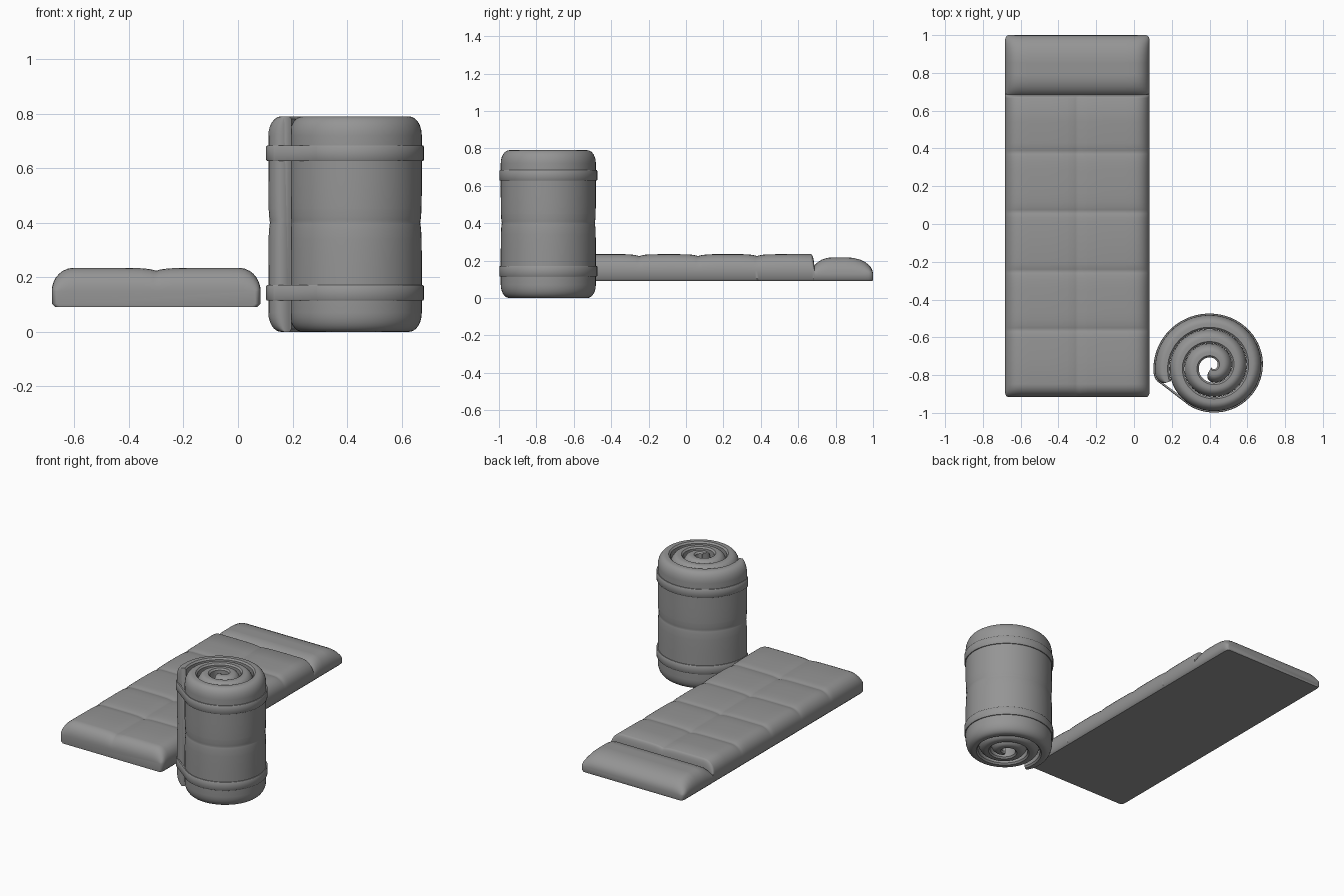
import bpy, bmesh
from math import sin, cos, sqrt, exp, radians

if "Cube" in bpy.data.objects:
    bpy.data.objects.remove(bpy.data.objects["Cube"])

# Dark grey cloth
cloth = bpy.data.materials.new("dark_cloth")
cloth.diffuse_color = (0.3, 0.3, 0.3, 1)
cloth.use_nodes = True
cloth.node_tree.nodes["Principled BSDF"].inputs["Base Color"].default_value = cloth.diffuse_color


def finish(name, bm):
    bmesh.ops.recalc_face_normals(bm, faces=bm.faces)
    me = bpy.data.meshes.new(name)
    bm.to_mesh(me)
    bm.free()
    me.materials.append(cloth)
    ob = bpy.data.objects.new(name, me)
    bpy.context.collection.objects.link(ob)
    bpy.ops.object.select_all(action='DESELECT')
    ob.select_set(True)
    bpy.context.view_layer.objects.active = ob
    bpy.ops.object.shade_smooth_by_angle(angle=radians(45))


def loft(name, rings, closed=False):
    """Skin a row of closed rings; cap the ends unless the row is a loop."""
    bm = bmesh.new()
    vs = [[bm.verts.new(p) for p in ring] for ring in rings]
    pairs = list(zip(vs, vs[1:] + vs[:1])) if closed else list(zip(vs, vs[1:]))
    for a, b in pairs:
        for i in range(len(a)):
            j = (i + 1) % len(a)
            bm.faces.new((a[i], a[j], b[j], b[i]))
    if not closed:
        bm.faces.new(vs[0])
        bm.faces.new(vs[-1])
    finish(name, bm)


def edge(x, a, b, ra, rb):
    """Rounded rise from 0 at both ends of [a, b] to 1 inside."""
    t = min((x - a) / ra, (b - x) / rb, 1.0)
    return sqrt(max(0.0, 1 - (1 - t) ** 2))


def samples(a, b, ra, rb, creases=(), n=12):
    """Stations along [a, b], denser at rounded ends and seams."""
    s = {a, b}
    for t in (0.02, 0.08, 0.18, 0.32, 0.5, 0.75, 1.0):
        s |= {a + ra * t, b - rb * t}
    s |= {a + ra + (b - a - ra - rb) * i / n for i in range(1, n)}
    for c in creases:
        s |= {c + d for d in (-.05, -.025, -.01, 0, .01, .025, .05)}
    return sorted({round(x, 4) for x in s if a <= x <= b})


def seam(x, creases, depth=0.011):
    return sum(depth * exp(-abs(x - c) / 0.03) for c in creases)


def padded(name, us, vs, height, place, bevel=0.012):
    """Padded slab: height(u, v) on top, flat underside, mapped by place."""
    rings = []
    for i, u in enumerate(us):
        inset = bevel if i in (0, len(us) - 1) else 0
        top = [place(u, v, height(u, v)) for v in vs]
        lo, hi = vs[0], vs[-1]
        under = [place(u, hi, bevel)]
        inner = [hi - bevel] + list(reversed(vs[1:-1])) + [lo + bevel]
        inner = [min(max(v, lo + bevel), hi - bevel) for v in inner]
        under += [place(u, v, inset * 0.5) for v in inner]
        under += [place(u, lo, bevel)]
        rings.append(top + under)
    loft(name, rings)


# Unrolled bag: quilted body
FLOOR = 0.091
X0, X1, Y0, Y1 = -0.683, 0.083, -0.917, 0.687
ROWS, MID = (0.38, 0.065, -0.25, -0.56), (-0.30,)


def flat(u, v, h):
    # the outer plan corners are slightly rounded
    k = 1 - 0.05 * (1 - edge(u, Y0, 1.0, 0.03, 0.03))
    return (-0.3 + (v + 0.3) * k, u, FLOOR + h)


def body_h(y, x):
    e = edge(x, X0, X1, 0.08, 0.08) * edge(y, Y0, Y1, 0.07, 0.02)
    return 0.058 + 0.086 * e - (seam(y, ROWS) + seam(x, MID)) * e


padded("bag_body", samples(Y0, Y1, 0.07, 0.02, ROWS),
       samples(X0, X1, 0.08, 0.08, MID), body_h, flat)

# Pillow end of the bag
P0, P1 = 0.672, 1.0


def pillow_h(y, x):
    e = edge(x, -0.683, 0.083, 0.08, 0.08) * edge(y, P0, P1, 0.11, 0.14)
    return 0.038 + 0.088 * e


padded("bag_pillow", samples(P0, P1, 0.11, 0.14),
       samples(-0.683, 0.083, 0.08, 0.08), pillow_h, flat)

# Rolled bag: the same kind of slab wound into a spiral
CX, CY, TOP, PITCH, THICK = 0.412, -0.755, 0.79, 0.078, 0.077
T0, T1 = -480, 560


def spiral(deg, z, h):
    r = 0.262 + PITCH * (deg - 360) / 360 - THICK + h
    a = radians(deg)
    return (CX + r * cos(a), CY + 0.97 * r * sin(a), z)


def roll_h(deg, z):
    e = edge(z, 0, TOP, 0.07, 0.07) * edge(deg, T0, T1, 40, 14)
    return 0.03 + (THICK - 0.03) * e - seam(z, (0.4,), 0.006) * e


padded("rolled_bag", samples(T0, T1, 40, 14, n=130),
       samples(0, TOP, 0.07, 0.07, (0.4,)), roll_h, spiral, 0.01)

# Two straps around the roll, pulled straight across the loose flap
for label, zc in (("lower_strap", 0.143), ("upper_strap", 0.655)):
    rings = []
    for deg in samples(240, T1 - 2, 10, 12, n=56):
        h = roll_h(deg, zc)
        rings.append([spiral(deg, zc + dz, h + dh) for dz, dh in (
            (-.028, -.006), (-.028, .005), (-.024, .008),
            (.024, .008), (.028, .005), (.028, -.006))])
    loft(label, rings, closed=True)
